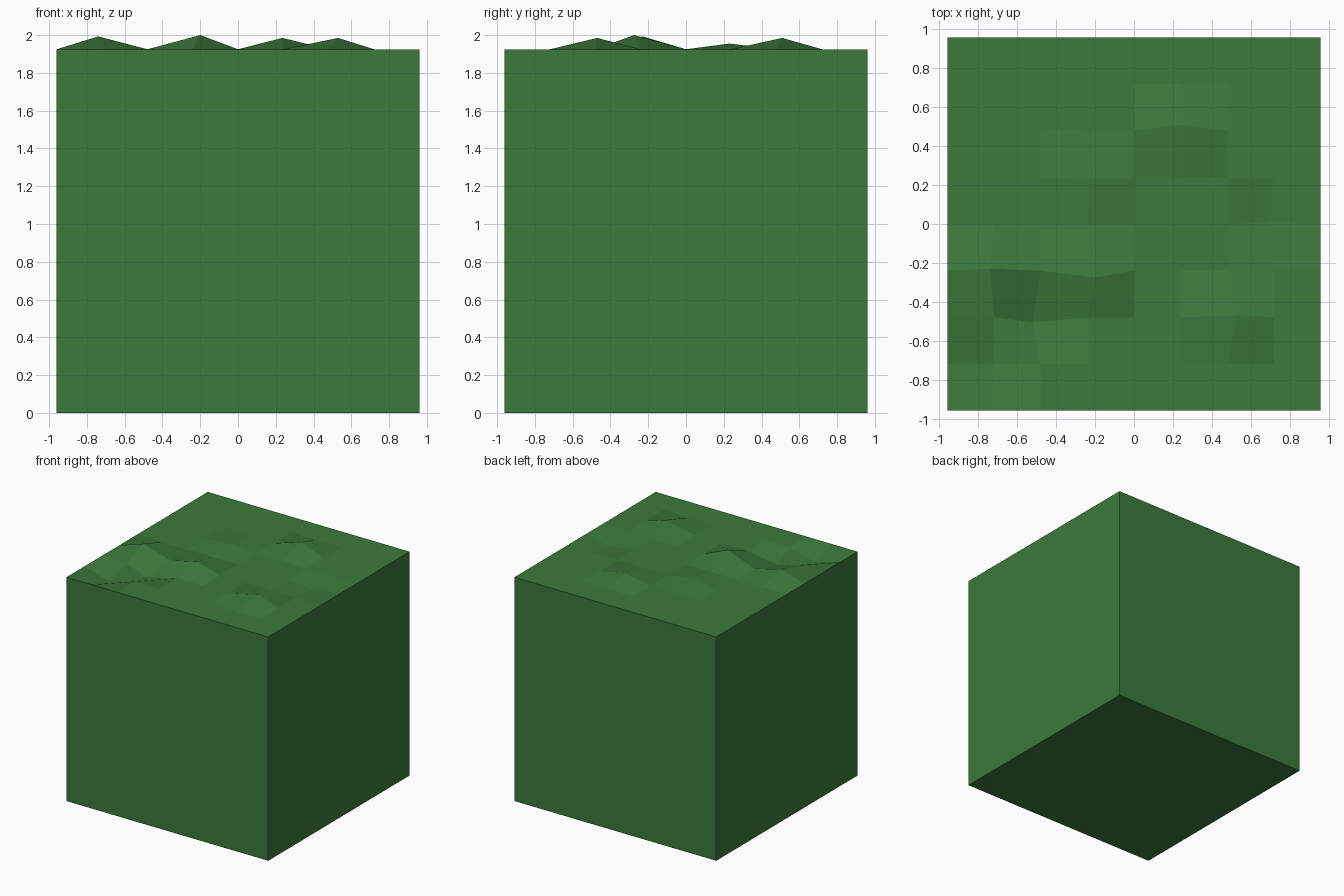
import bpy, bmesh

if "Cube" in bpy.data.objects:
    bpy.data.objects.remove(bpy.data.objects["Cube"])

HALF, TOP, N = 0.96, 1.925, 8
STEP = 2 * HALF / N

# Bumps and dips: grid column, grid row (from centre) -> moved x, y, height offset
relief = {
    (1, 2): (0.235, 0.51, 0.06),
    (-1, -1): (-0.20, -0.275, 0.075),
    (-3, -1): (-0.74, -0.23, 0.068),
    (2, -2): (0.53, -0.47, 0.06),
    (-1, 1): (-0.22, 0.23, 0.03),
    (-2, -2): (-0.52, -0.505, -0.055),
    (-3, -3): (-0.72, -0.72, -0.06),
    (3, 0): (0.70, 0.01, -0.03),
}

bm = bmesh.new()
# Uneven top surface
bmesh.ops.create_grid(bm, x_segments=N, y_segments=N, size=HALF)
for v in bm.verts:
    key = (round(v.co.x / STEP), round(v.co.y / STEP))
    x, y, dz = relief.get(key, (v.co.x, v.co.y, 0))
    v.co = (x, y, TOP + dz)

# Walls extruded from the rim, then the base
rim = [e for e in bm.edges if e.is_boundary]
ext = bmesh.ops.extrude_edge_only(bm, edges=rim)["geom"]
for v in ext:
    if isinstance(v, bmesh.types.BMVert):
        v.co.z = 0
bmesh.ops.holes_fill(bm, edges=[e for e in bm.edges if e.is_boundary], sides=0)
bmesh.ops.recalc_face_normals(bm, faces=bm.faces)

mesh = bpy.data.meshes.new("grass_block")
bm.to_mesh(mesh)
bm.free()
block = bpy.data.objects.new("grass_block", mesh)
bpy.context.collection.objects.link(block)

# Green ground colour
green = bpy.data.materials.new("grass_green")
green.diffuse_color = (0.045, 0.195, 0.045, 1)
green.use_nodes = True
green.node_tree.nodes["Principled BSDF"].inputs["Base Color"].default_value = green.diffuse_color
mesh.materials.append(green)
